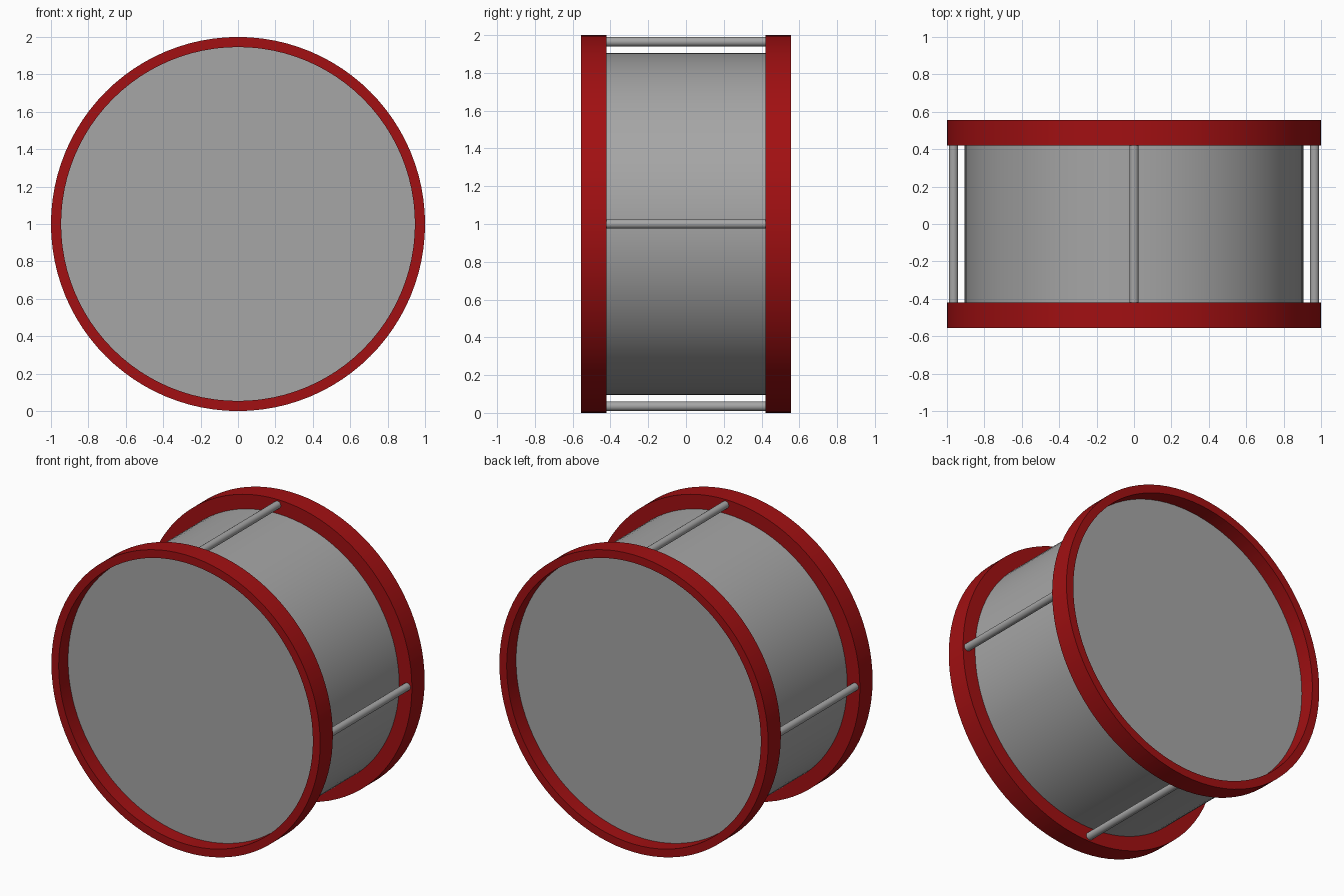
import bpy, bmesh, math
from mathutils import Matrix, Vector

cube = bpy.data.objects.get("Cube")
if cube:
    bpy.data.objects.remove(cube, do_unlink=True)

SIDES = 96
HOOP_IN, HOOP_OUT, HEAD_Y = 0.42, 0.555, 0.455
SHELL_R, HEAD_R, ROD_R, ROD_POS = 0.905, 0.946, 0.025, 0.965


def material(name, color):
    mat = bpy.data.materials.new(name)
    mat.use_nodes = True
    mat.diffuse_color = color
    mat.node_tree.nodes["Principled BSDF"].inputs["Base Color"].default_value = color
    return mat


red = material("hoop red", (0.36, 0.005, 0.006, 1))
grey = material("drum grey", (0.38, 0.38, 0.38, 1))


def lathe(name, profile, mat, sides=SIDES, center=(0, 0, 1), closed=True):
    """Spin (radius, y) points around an axis running front to back."""
    bm = bmesh.new()
    rings = []
    for radius, y in profile:
        if radius == 0:
            rings.append([bm.verts.new((0, y, 0))] * sides)
            continue
        angles = [2 * math.pi * i / sides for i in range(sides)]
        rings.append([bm.verts.new((radius * math.cos(a), y, radius * math.sin(a)))
                      for a in angles])
    pairs = list(zip(rings, rings[1:]))
    if closed:
        pairs.append((rings[-1], rings[0]))
    for a, b in pairs:
        for i in range(sides):
            j = (i + 1) % sides
            corners = list(dict.fromkeys((a[i], a[j], b[j], b[i])))
            bm.faces.new(corners)
    bmesh.ops.recalc_face_normals(bm, faces=bm.faces)
    mesh = bpy.data.meshes.new(name)
    bm.to_mesh(mesh)
    bm.free()
    mesh.materials.append(mat)
    obj = bpy.data.objects.new(name, mesh)
    obj.location = center
    bpy.context.collection.objects.link(obj)
    bpy.ops.object.select_all(action="DESELECT")
    obj.select_set(True)
    bpy.context.view_layer.objects.active = obj
    bpy.ops.object.shade_smooth_by_angle(angle=math.radians(35))
    return obj


# Shell with the recessed heads closing both ends
lathe("drum_shell", [(0, -HEAD_Y), (HEAD_R, -HEAD_Y), (HEAD_R, -HOOP_IN - 0.015),
                     (SHELL_R, -HOOP_IN - 0.015), (SHELL_R, HOOP_IN + 0.015),
                     (HEAD_R, HOOP_IN + 0.015), (HEAD_R, HEAD_Y), (0, HEAD_Y)],
      grey, closed=False)

# Hoops with an inner flange reaching the shell
for side, label in ((-1, "front"), (1, "back")):
    lathe(label + "_hoop", [(1, side * HOOP_IN), (1, side * HOOP_OUT),
                            (HEAD_R, side * HOOP_OUT), (HEAD_R, side * (HOOP_IN + 0.01)),
                            (SHELL_R, side * (HOOP_IN + 0.01)), (SHELL_R, side * HOOP_IN)], red)

# Tension rods between the hoops
for i, label in enumerate(("left", "top", "right", "bottom")):
    spot = Matrix.Rotation(-i * math.pi / 2, 3, "Y") @ Vector((ROD_POS, 0, 0))
    lathe(label + "_tension_rod", [(0, -HOOP_IN - 0.01), (ROD_R, -HOOP_IN - 0.01),
                                   (ROD_R, HOOP_IN + 0.01), (0, HOOP_IN + 0.01)],
          grey, sides=16, center=spot + Vector((0, 0, 1)), closed=False)
